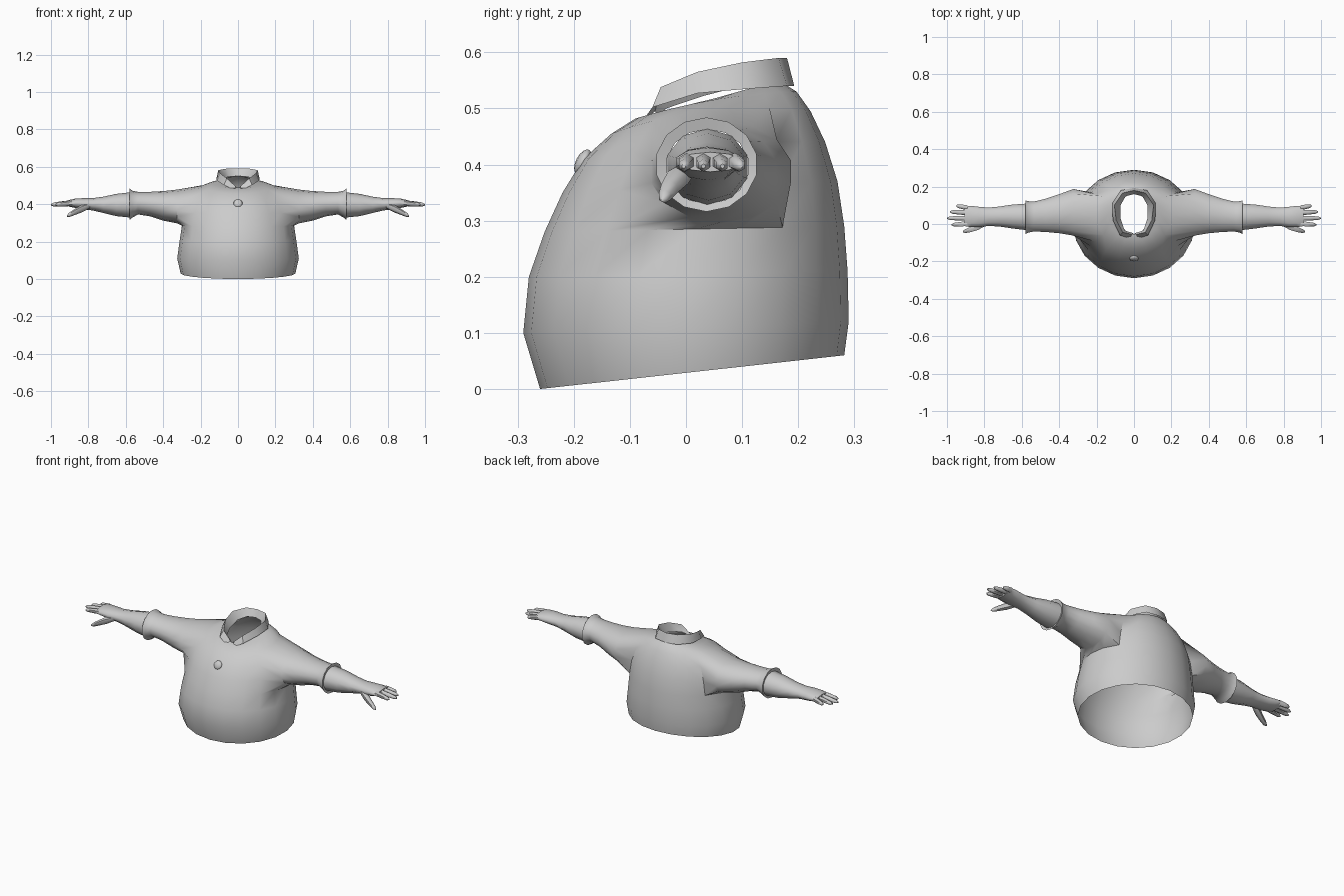
import bpy, bmesh
from math import sin, cos, pi, radians

if "Cube" in bpy.data.objects:
    bpy.data.objects.remove(bpy.data.objects["Cube"])


def finish(name, bm, mirror=True, angle=45):
    bmesh.ops.recalc_face_normals(bm, faces=bm.faces)
    me = bpy.data.meshes.new(name)
    bm.to_mesh(me)
    bm.free()
    me.shade_smooth()
    me.set_sharp_from_angle(angle=radians(angle))
    ob = bpy.data.objects.new(name, me)
    bpy.context.collection.objects.link(ob)
    if mirror:
        m = ob.modifiers.new("Mirror", 'MIRROR')
        m.merge_threshold = 0.0005
    return ob


def skin(bm, a, b, closed=True):
    n = len(a)
    for i in range(n if closed else n - 1):
        j = (i + 1) % n
        bm.faces.new((a[i], a[j], b[j], b[i]))


def ring(bm, x, y0, y1, z0, z1, n, start=0.0):
    cy, cz, ry, rz = (y0 + y1) / 2, (z0 + z1) / 2, (y1 - y0) / 2, (z1 - z0) / 2
    return [bm.verts.new((x, cy + ry * cos(start + 2 * pi * i / n),
                          cz + rz * sin(start + 2 * pi * i / n))) for i in range(n)]


def limb(name, sections, n, cap_start=False):
    bm = bmesh.new()
    rings = [ring(bm, *s, n, pi / n) for s in sections]
    for a, b in zip(rings, rings[1:]):
        skin(bm, a, b)
    bm.faces.new(rings[-1])
    if cap_start:
        bm.faces.new(rings[0])
    return finish(name, bm, angle=60)


# Shirt body: half rings (z front, z back, half width, y front, y back, shoulder lift)
rows = [(0.0, .06, .307, -.26, .282, 0), (.10, .12, .325, -.29, .29, 0),
        (.20, .21, .312, -.28, .288, 0), (.28, .29, .30, -.252, .282, 0),
        (.35, .37, .285, -.22, .27, 0), (.41, .44, .255, -.183, .248, .01),
        (.455, .495, .20, -.133, .222, .022), (.482, .53, .14, -.09, .197, .01),
        (.488, .55, .08, -.055, .165, 0)]
COLS = 10
bm = bmesh.new()
grid = []
for zf, zb, w, yf, yb, lift in rows:
    line = []
    for i in range(COLS + 1):
        t = pi * i / COLS
        k = (1 - cos(t)) / 2
        x = w * sin(t) if 0 < i < COLS else 0.0
        line.append(bm.verts.new((x, yf + (yb - yf) * k,
                                  zf + (zb - zf) * k + lift * sin(t) ** 2)))
    grid.append(line)
C0, C1, R0, R1 = 3, 7, 3, 6
for r in range(len(rows) - 1):
    for c in range(COLS):
        if not (R0 <= r < R1 and C0 <= c < C1):
            bm.faces.new((grid[r][c], grid[r][c + 1], grid[r + 1][c + 1], grid[r + 1][c]))

# Sleeve grown out of the armhole, flaring at the cuff with a turned-in lip
hole = ([grid[R0][c] for c in range(C0, C1)] + [grid[r][C1] for r in range(R0, R1)]
        + [grid[R1][c] for c in range(C1, C0, -1)] + [grid[r][C0] for r in range(R1, R0, -1)])
for x in range(1, R1 - R0):
    for c in range(C0 + 1, C1):
        bm.verts.remove(grid[R0 + x][c])
n = len(hole)
prev = hole
for s in [(.325, -.065, .19, .297, .478), (.40, -.052, .162, .312, .47),
          (.47, -.045, .138, .335, .466), (.535, -.042, .122, .345, .466),
          (.565, -.048, .124, .328, .472), (.58, -.055, .128, .316, .484),
          (.575, -.036, .112, .33, .463)]:
    cur = ring(bm, *s, n, 1.5 * pi - 2 * 2 * pi / n)
    skin(bm, prev, cur)
    prev = cur
finish("shirt", bm)

# Folded collar: inner stand, top edge, outer flap
inner = [(0, -.05, .482), (.05, -.035, .50), (.072, .03, .522),
         (.072, .10, .54), (.045, .148, .548), (0, .16, .55)]
top = [(.012, -.055, .495), (.06, -.045, .538), (.095, .02, .565),
       (.105, .10, .582), (.062, .165, .59), (0, .18, .59)]
outer = [(.022, -.078, .477), (.075, -.06, .502), (.113, .02, .527),
         (.116, .11, .535), (.07, .18, .54), (0, .193, .54)]
bm = bmesh.new()
lines = [[bm.verts.new(p) for p in row] for row in (inner, top, outer)]
for a, b in zip(lines, lines[1:]):
    skin(bm, a, b, False)
finish("collar", bm, angle=50)

# Forearm and palm
limb("forearm_and_palm", [
    (.57, -.037, .113, .328, .464), (.65, -.027, .107, .336, .455),
    (.72, -.016, .096, .353, .44), (.78, -.013, .09, .367, .432),
    (.83, -.02, .095, .372, .432), (.87, -.02, .10, .38, .43),
    (.905, -.014, .10, .387, .422)], 10)

# Fingers: (y at knuckle, y at tip, tip x)
for i, (ya, yb, tip) in enumerate([(.002, -.004, .975), (.031, .031, 1.0),
                                   (.06, .065, .985), (.087, .097, .95)]):
    secs = []
    for f, r in [(0, .015), (.45, .014), (.85, .011), (1, .004)]:
        y, z = ya + (yb - ya) * f, .406 - .009 * f
        secs.append((.89 + (tip - .89) * f, y - r, y + r, z - r, z + r))
    limb("finger_%d" % (i + 1), secs, 6)

# Thumb
limb("thumb", [(x, y - r, y + r, z - r, z + r) for x, y, z, r in [
    (.79, .005, .395, .015), (.835, -.014, .377, .021), (.875, -.03, .357, .016),
    (.902, -.038, .343, .012), (.915, -.041, .337, .004)]], 6)

# Chest button
bm = bmesh.new()
bmesh.ops.create_uvsphere(bm, u_segments=12, v_segments=8, radius=.024)
button = finish("button", bm, mirror=False)
button.scale = (1, .5, 1)
button.rotation_euler = (radians(-28), 0, 0)
button.location = (0, -.184, .405)
